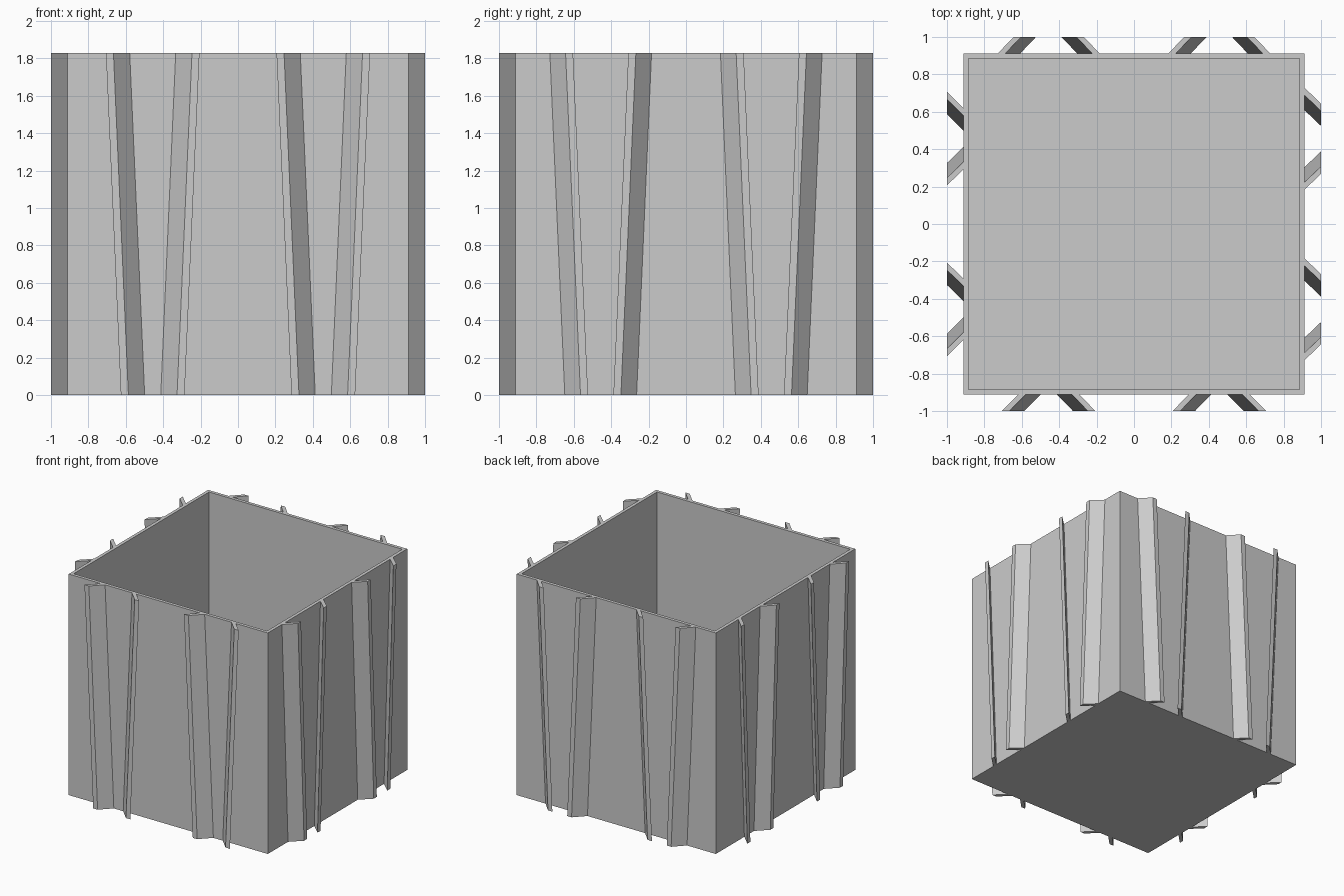
import bpy
import bmesh
from mathutils import Matrix, Vector

cube = bpy.data.objects.get("Cube")
if cube:
    bpy.data.objects.remove(cube, do_unlink=True)

HALF = 0.912      # half width of the box
HEIGHT = 1.83
WALL = 0.038
REACH = 1.0       # how far the ribs stand out
LEAN = 0.08       # sideways shift from top to bottom
PAIR = 0.456      # centre of each rib pair

grey = bpy.data.materials.new("plain grey")
grey.use_nodes = True
colour = (0.6, 0.6, 0.6, 1)
grey.diffuse_color = colour
grey.node_tree.nodes["Principled BSDF"].inputs["Base Color"].default_value = colour


def add_object(name, bm):
    bmesh.ops.recalc_face_normals(bm, faces=bm.faces)
    mesh = bpy.data.meshes.new(name)
    bm.to_mesh(mesh)
    bm.free()
    mesh.materials.append(grey)
    obj = bpy.data.objects.new(name, mesh)
    bpy.context.scene.collection.objects.link(obj)


# Open box: inset the lid, then push it down to the floor
bm = bmesh.new()
size = Matrix.Diagonal((2 * HALF, 2 * HALF, HEIGHT, 1))
bmesh.ops.create_cube(bm, size=1, matrix=Matrix.Translation((0, 0, HEIGHT / 2)) @ size)
lid = max(bm.faces, key=lambda f: f.calc_center_median().z)
bmesh.ops.inset_region(bm, faces=[lid], thickness=WALL)
well = bmesh.ops.extrude_discrete_faces(bm, faces=[lid])["faces"][0]
bmesh.ops.translate(bm, verts=well.verts, vec=(0, 0, WALL - HEIGHT))
add_object("open_box", bm)


def add_rib(name, turn, centre, side, wall_at, tip_at):
    """Slanted rib on the front face, turned about z onto its own face."""
    bm = bmesh.new()
    rings = []
    for z, shift in ((0, LEAN), (HEIGHT, 0)):
        section = ((wall_at, HALF), (wall_at - 0.04, HALF),
                   (tip_at - 0.04, REACH), (tip_at, REACH))
        rings.append([bm.verts.new(turn @ Vector((centre + side * (u - shift), -d, z)))
                      for u, d in section])
    low, high = rings
    bm.faces.new(low)
    bm.faces.new(high)
    for i in range(4):
        j = (i + 1) % 4
        bm.faces.new((low[i], low[j], high[j], high[i]))
    add_object(name, bm)


# Rib pairs: they splay outward on front and right, close inward on left and back
SPLAY, CLOSE = (0.163, 0.25), (0.272, 0.188)
FACES = (("front", 0, SPLAY), ("left", 90, CLOSE),
         ("back", 180, CLOSE), ("right", 270, SPLAY))
for face, angle, (wall_at, tip_at) in FACES:
    turn = Matrix.Rotation(angle * 3.14159265 / 180, 3, "Z")
    for pair, centre in enumerate((-PAIR, PAIR), 1):
        for end, side in (("a", -1), ("b", 1)):
            add_rib(f"{face}_rib_{pair}{end}", turn, centre, side, wall_at, tip_at)
